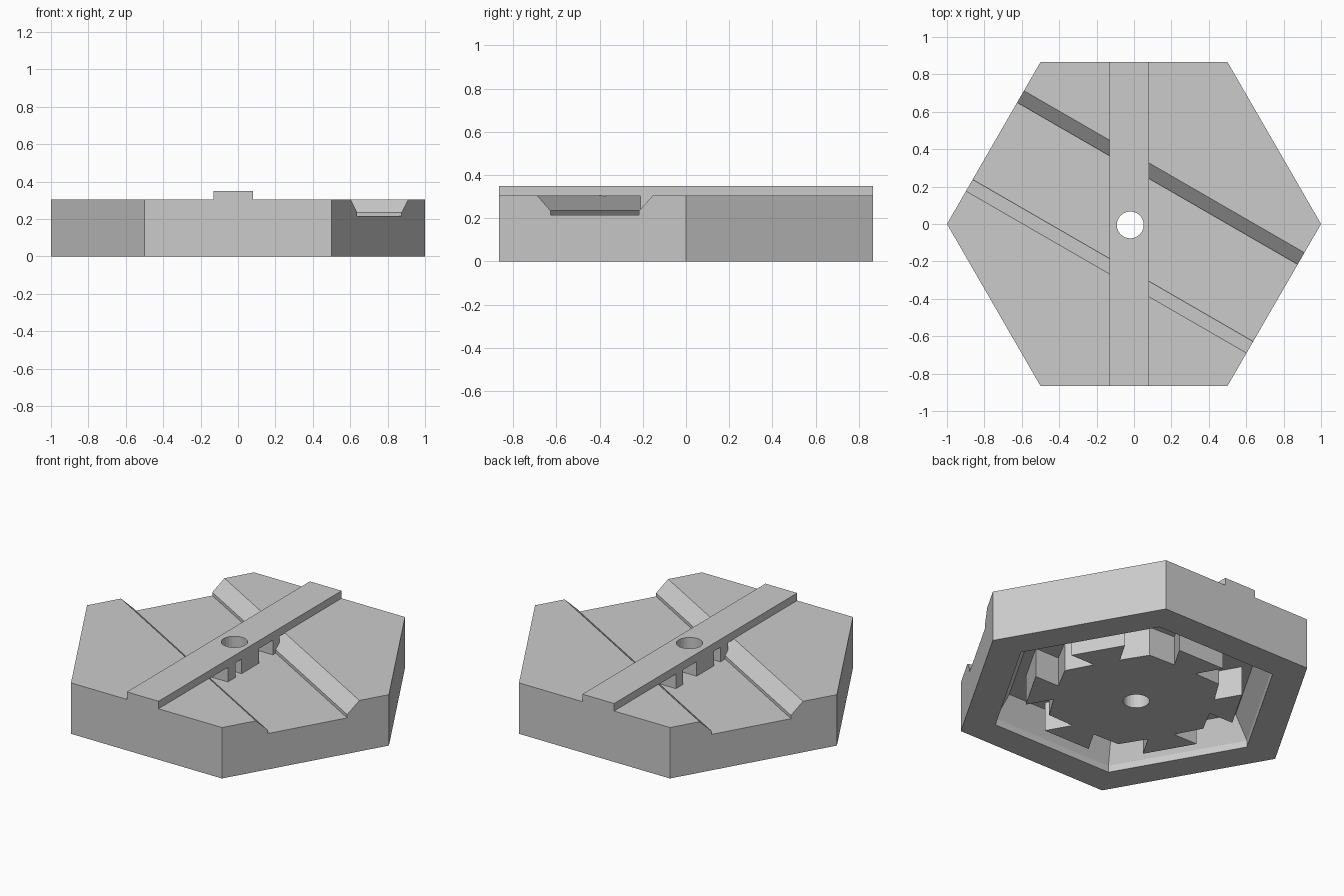
import bpy
import bmesh
from math import cos, sin, pi
from mathutils import Matrix, Vector

cube = bpy.data.objects.get("Cube")
if cube:
    bpy.data.objects.remove(cube, do_unlink=True)

grey = bpy.data.materials.new("stone_grey")
grey.use_nodes = True
grey.diffuse_color = (0.6, 0.6, 0.6, 1)
bsdf = grey.node_tree.nodes["Principled BSDF"]
bsdf.inputs["Base Color"].default_value = grey.diffuse_color
bsdf.inputs["Roughness"].default_value = 0.8

TOP, DECK_TOP, CEILING = 0.305, 0.35, 0.175
DECK_X = (-0.13, 0.08)
HALF_Y = sin(pi / 3)


def loft(name, rings):
    """Closed solid through a list of equally sized point rings."""
    bm = bmesh.new()
    loops = [[bm.verts.new(p) for p in ring] for ring in rings]
    n = len(loops[0])
    for low, high in zip(loops, loops[1:]):
        for i in range(n):
            j = (i + 1) % n
            bm.faces.new((low[i], low[j], high[j], high[i]))
    bm.faces.new(loops[0][::-1])
    bm.faces.new(loops[-1])
    bmesh.ops.recalc_face_normals(bm, faces=bm.faces[:])
    mesh = bpy.data.meshes.new(name)
    bm.to_mesh(mesh)
    bm.free()
    mesh.materials.append(grey)
    obj = bpy.data.objects.new(name, mesh)
    bpy.context.collection.objects.link(obj)
    return obj


def polygon(radius, z, sides=6, cx=0, cy=0):
    return [(cx + radius * cos(2 * pi * i / sides),
             cy + radius * sin(2 * pi * i / sides), z) for i in range(sides)]


def box(name, xs, ys, zs):
    ring = [(xs[0], ys[0]), (xs[1], ys[0]), (xs[1], ys[1]), (xs[0], ys[1])]
    return loft(name, [[(x, y, z) for x, y in ring] for z in zs])


def cut(target, cutter):
    mod = target.modifiers.new("cut", "BOOLEAN")
    mod.operation = "DIFFERENCE"
    mod.solver = "EXACT"
    mod.object = cutter
    bpy.context.view_layer.objects.active = target
    bpy.ops.object.modifier_apply(modifier=mod.name)


# Hexagonal tile, with a hollow underside that narrows upward
tile = loft("hex_tile", [polygon(1, 0), polygon(1, TOP)])
hollow = loft("hollow_cutter", [polygon(0.8, -0.05), polygon(0.8, 0.04),
                                polygon(0.72, CEILING)])

# Diagonal channel with sloped banks above a small step
profile = [(-0.348, 0.355), (-0.225, 0.235), (-0.225, 0.215),
           (0.25, 0.215), (0.25, 0.235), (0.375, 0.355)]
turn = Matrix.Rotation(-pi / 6, 3, "Z")
channel = loft("channel_cutter",
               [[turn @ Vector((s, u, z)) for u, z in profile] for s in (-1.5, 1.5)])

# Core plate under the tile: small hexagon with a block on each side
outline = []
for i in range(6):
    spin = Matrix.Rotation(i * pi / 3, 3, "Z")
    for p in ((0.57, -0.15), (0.41, -0.15), (0.49, 0), (0.41, 0.15), (0.57, 0.15)):
        outline.append(spin @ Vector((p[0], p[1], 0)))
core = loft("underside_core", [[p + Vector((0, 0, z)) for p in outline]
                               for z in (0, CEILING + 0.01)])

# Raised straight path crossing the channel, carried by piers
deck = box("bridge_deck", DECK_X, (-HALF_Y, HALF_Y), (TOP - 0.003, DECK_TOP))
piers = [box(name, DECK_X, ys, (0.205, TOP + 0.003)) for name, ys in (
    ("front_pier", (-0.21, -0.14)),
    ("middle_pier", (-0.08, 0.085)),
    ("back_pier", (0.215, 0.28)))]

# Round hole straight through the middle
drill = loft("hole_cutter", [polygon(0.072, z, 24, -0.02, -0.005) for z in (-0.1, 0.5)])

cut(tile, hollow)
cut(tile, channel)
for part in (tile, core, deck, piers[1]):
    cut(part, drill)
for helper in (hollow, channel, drill):
    bpy.data.objects.remove(helper, do_unlink=True)
